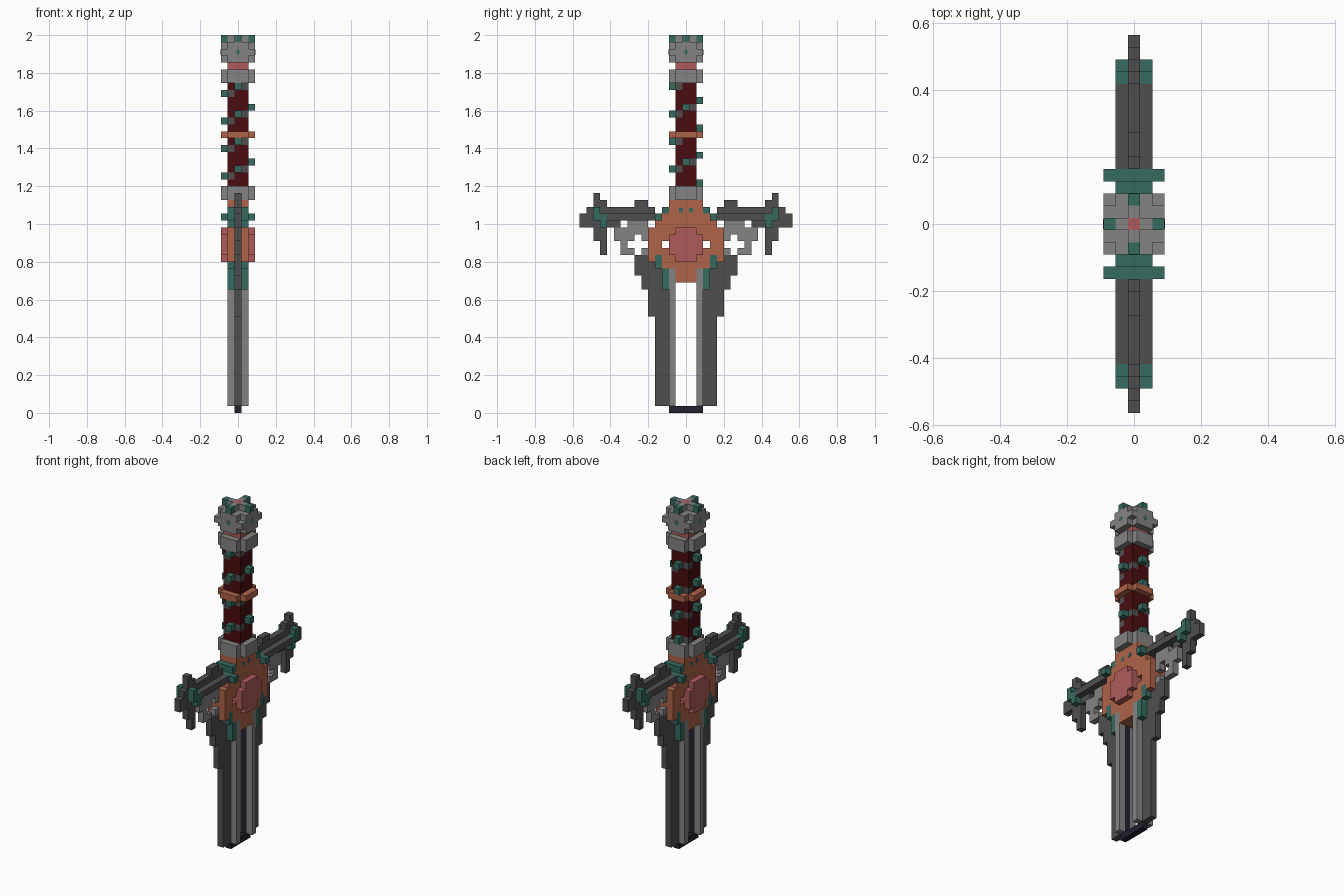
import bpy
import bmesh
from mathutils import Matrix, Vector

if "Cube" in bpy.data.objects:
    bpy.data.objects.remove(bpy.data.objects["Cube"], do_unlink=True)

V = 2 / 55  # edge of one block


def material(name, r, g, b):
    m = bpy.data.materials.new(name)
    m.use_nodes = True
    m.diffuse_color = (r, g, b, 1)
    m.node_tree.nodes["Principled BSDF"].inputs["Base Color"].default_value = (r, g, b, 1)
    return m


STEEL = material("light steel", .23, .23, .23)
IRON = material("dark iron", .078, .078, .078)
TEAL = material("teal", .037, .145, .12)
COPPER = material("copper", .43, .125, .065)
ROSE = material("rose", .43, .105, .105)
LEATHER = material("dark red leather", .07, .004, .005)
NAVY = material("near black", .017, .015, .028)

cells = {}   # block position -> part name
paint = {}   # part name -> material


def fill(part, mat, xs, ys, z0, z1, cut_corners=False):
    """Fill blocks for |x| in xs and |y| in ys, mirrored to all four quarters."""
    paint[part] = mat
    for x in xs:
        for y in ys:
            if cut_corners and x == max(xs) and y == max(ys):
                continue
            for z in range(z0, z1):
                for sx in (x, -x):
                    for sy in (y, -y):
                        cells[sx, sy, z] = part


def carve(ys, z0, z1):
    for key in list(cells):
        if abs(key[1]) in ys and z0 <= key[2] < z1:
            del cells[key]


def span(a, b):
    return range(a, b + 1)


MID, THREE, FIVE = span(0, 0), span(0, 1), span(0, 2)

# Blade: thin dark edges that widen in steps, inner rails and an open centre
for ys, z0 in ((span(3, 4), 1), ([5], 14), ([6], 18), ([7], 20)):
    fill("blade_edge", IRON, MID, ys, z0, 23)
fill("blade_rail", STEEL, [1], [2], 1, 21)
fill("blade_core", NAVY, MID, [2], 1, 21)
fill("blade_tip", NAVY, MID, FIVE, 0, 1)

# Guard arms with a raised middle ridge
fill("guard_arm", IRON, MID, span(5, 11), 28, 30)
fill("guard_arm", IRON, [1], span(5, 11), 28, 29)
fill("guard_arm", IRON, MID, span(10, 11), 27, 28)
fill("guard_arm", IRON, MID, span(6, 7), 30, 31)

# Guard ends: teal caps around an upright prong
fill("guard_cap", TEAL, THREE, [12], 27, 29)
fill("guard_cap", TEAL, THREE, [13], 28, 30)
for y, z0, z1 in ((12, 23, 31), (13, 25, 32), (14, 27, 30), (15, 27, 29)):
    fill("guard_prong", IRON, MID, [y], z0, z1)

# Wing plates below the arms, pierced by a cross
fill("guard_wing", STEEL, MID, span(6, 8), 23, 28)
fill("guard_wing", STEEL, MID, [9], 23, 27)
fill("guard_wing", STEEL, MID, [10], 25, 27)
carve([6, 7, 8], 24, 25)
carve([7], 23, 26)

# Copper disc in the centre of the guard
for y, z0, z1 in ((0, 19, 31), (1, 19, 31), (2, 21, 31), (3, 21, 30), (4, 21, 28), (5, 22, 27)):
    fill("guard_disc", COPPER, THREE, [y], z0, z1)
carve([3], 24, 25)
fill("disc_trim", TEAL, THREE, [3], 18, 21)
fill("disc_trim", TEAL, THREE, [4], 21, 23)
fill("disc_trim", TEAL, THREE, [3], 29, 30)
fill("disc_stud", TEAL, FIVE, [4], 28, 29)

# Gem standing out on both faces
fill("gem", ROSE, FIVE, THREE, 22, 27)
fill("gem", ROSE, FIVE, [2], 23, 26)

# Grip with collars and a band
fill("lower_collar", STEEL, FIVE, FIVE, 31, 33, True)
fill("grip", LEATHER, THREE, THREE, 33, 48)
fill("grip_band", COPPER, FIVE, FIVE, 40, 41, True)
fill("upper_collar", STEEL, FIVE, FIVE, 48, 50, True)
fill("neck", ROSE, THREE, THREE, 50, 51)

# Wrap winding up the grip, with a stud on each side in turn
paint["grip_wrap"], paint["grip_stud"] = IRON, TEAL
sides = [(0, 1), (-1, 0), (0, -1), (1, 0)]
for z in range(33, 48):
    if z == 40:
        continue
    (ax, ay), (bx, by) = sides[(z - 33) % 4], sides[(z - 32) % 4]
    cells[ax * 2, ay * 2, z] = "grip_stud"
    cells[ax, ay, z] = "grip_stud"
    cells[ax + bx, ay + by, z] = "grip_wrap"

# Pommel: rounded block with a cross and studs on top
fill("pommel", STEEL, FIVE, FIVE, 51, 54, True)
fill("pommel", STEEL, FIVE, FIVE, 52, 53)
fill("pommel", STEEL, MID, THREE, 54, 55)
fill("pommel", STEEL, THREE, MID, 54, 55)
fill("pommel_jewel", ROSE, MID, MID, 54, 55)
fill("pommel_stud", TEAL, MID, [2], 54, 55)
fill("pommel_stud", TEAL, [2], MID, 54, 55)


def finish(name, bm, mat):
    mesh = bpy.data.meshes.new(name)
    bm.to_mesh(mesh)
    bm.free()
    mesh.materials.append(mat)
    bpy.context.collection.objects.link(bpy.data.objects.new(name, mesh))


# Turn each part's blocks into its visible outer faces
AXES = [Vector(a) * s for a in ((1, 0, 0), (0, 1, 0), (0, 0, 1)) for s in (1, -1)]
for part, mat in paint.items():
    bm = bmesh.new()
    for key in [k for k, p in cells.items() if p == part]:
        centre = Vector(key) + Vector((0, 0, .5))
        for n in AXES:
            if tuple(int(a + b) for a, b in zip(key, n)) in cells:
                continue
            u = Vector((n.y, n.z, n.x))
            w = n.cross(u)
            corners = [(1, 1), (-1, 1), (-1, -1), (1, -1)]
            bm.faces.new([bm.verts.new((centre + (n + u * a + w * b) / 2) * V)
                          for a, b in corners])
    bmesh.ops.remove_doubles(bm, verts=bm.verts, dist=V / 50)
    finish(part, bm, mat)


def plates(name, mat, boxes):
    """Thin inlays, each given by centre and size in blocks."""
    bm = bmesh.new()
    for centre, size in boxes:
        bmesh.ops.create_cube(bm, size=1, matrix=Matrix.Translation(Vector(centre) * V)
                              @ Matrix.Diagonal((*[s * V for s in size], 1)))
    finish(name, bm, mat)


# Small teal inlays on the pommel sides and the disc faces
marks = []
for s in (1, -1):
    for wide, tall in ((.8, .25), (.25, .8)):
        marks.append(((s * 2.5, 0, 52.5), (.06, wide, tall)))
        marks.append(((0, s * 2.5, 52.5), (wide, .06, tall)))
plates("pommel_inlay", TEAL, marks)
plates("disc_inlay", TEAL, [((s * 1.5, t * .75, 29.5), (.06, .6, .6))
                            for s in (1, -1) for t in (1, -1)])
